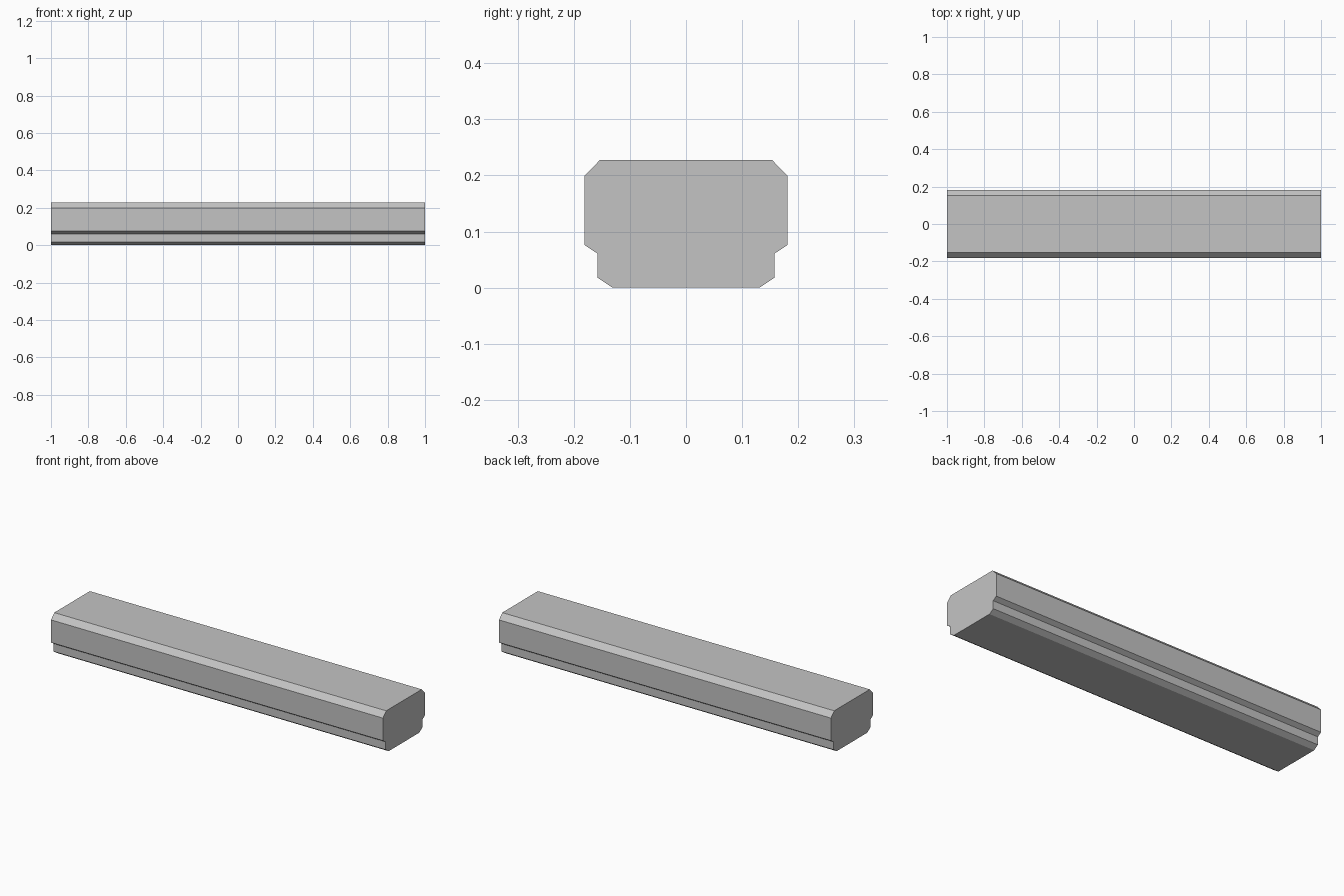
import bpy
import bmesh

cube = bpy.data.objects.get("Cube")
if cube:
    bpy.data.objects.remove(cube, do_unlink=True)

# Single plain grey
grey = bpy.data.materials.new("plain_grey")
grey.use_nodes = True
colour = (0.55, 0.55, 0.55, 1)
grey.diffuse_color = colour
grey.node_tree.nodes["Principled BSDF"].inputs["Base Color"].default_value = colour

# Half profile (y, z): chamfered foot, stepped waist, chamfered top
half = [(0.131, 0), (0.158, 0.018), (0.158, 0.061),
        (0.181, 0.076), (0.181, 0.199), (0.153, 0.228)]
profile = half + [(-y, z) for y, z in reversed(half)]

# Beam: the profile swept along x
bm = bmesh.new()
end = bm.faces.new([bm.verts.new((-1, y, z)) for y, z in profile])
swept = bmesh.ops.extrude_face_region(bm, geom=[end], use_keep_orig=True)
new_verts = [v for v in swept["geom"] if isinstance(v, bmesh.types.BMVert)]
bmesh.ops.translate(bm, vec=(2, 0, 0), verts=new_verts)
bmesh.ops.recalc_face_normals(bm, faces=bm.faces[:])

mesh = bpy.data.meshes.new("beam")
bm.to_mesh(mesh)
bm.free()
mesh.materials.append(grey)
beam = bpy.data.objects.new("beam", mesh)
bpy.context.collection.objects.link(beam)
